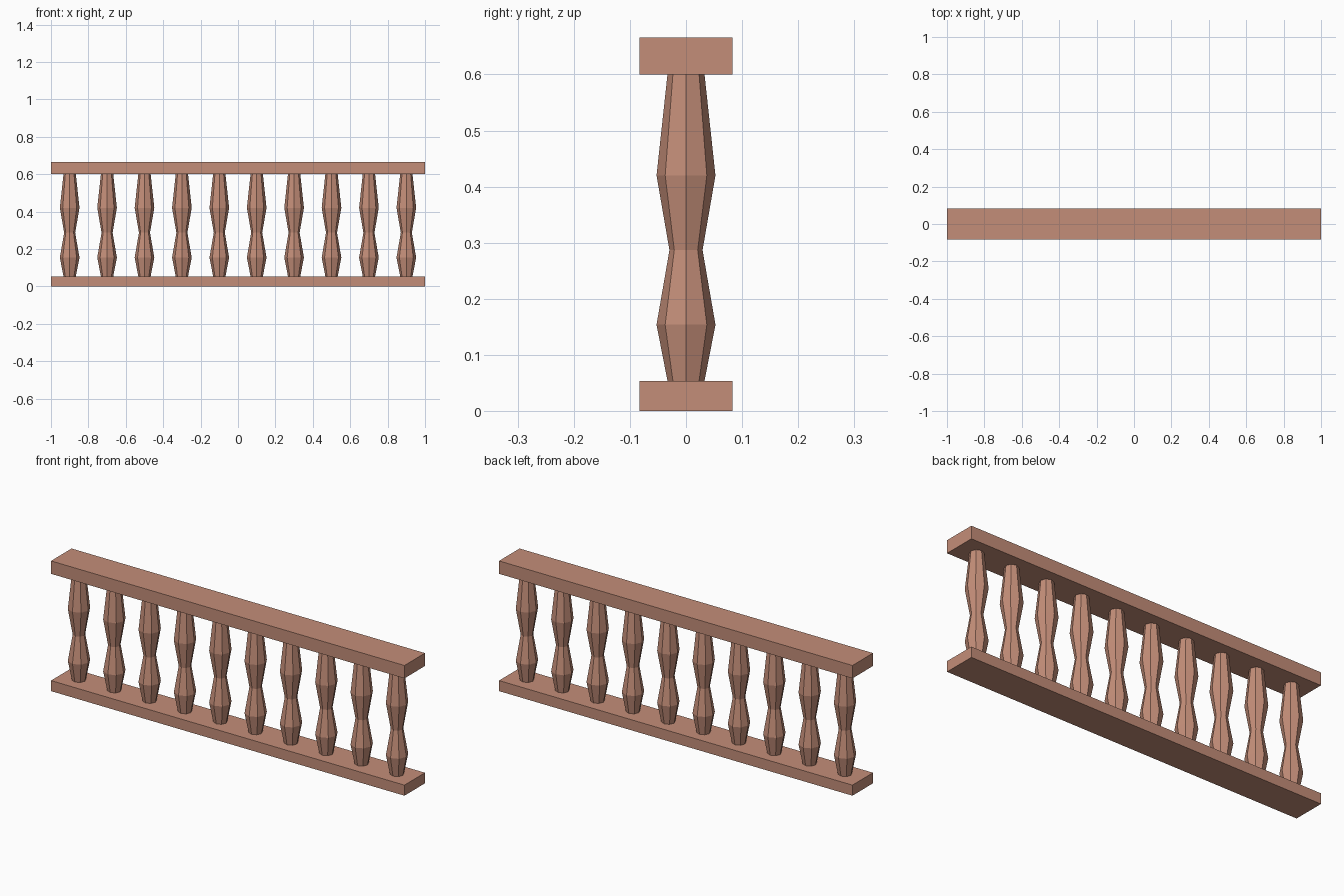
import bpy, bmesh
from math import cos, sin, tau

if "Cube" in bpy.data.objects:
    bpy.data.objects.remove(bpy.data.objects["Cube"])

mat = bpy.data.materials.new("terracotta")
mat.diffuse_color = (0.55, 0.27, 0.19, 1)
mat.use_nodes = True
mat.node_tree.nodes["Principled BSDF"].inputs["Base Color"].default_value = mat.diffuse_color

HALF_DEPTH = 0.083
BASE_TOP, RAIL_BOTTOM, RAIL_TOP = 0.054, 0.60, 0.666


def rail(name, z0, z1):
    bpy.ops.mesh.primitive_cube_add(size=1, location=(0, 0, (z0 + z1) / 2))
    ob = bpy.context.object
    ob.name = name
    ob.scale = (2, 2 * HALF_DEPTH, z1 - z0)
    bpy.ops.object.transform_apply(location=False, rotation=False, scale=True)
    ob.data.materials.append(mat)


def turned_mesh(name, profile, sides):
    bm = bmesh.new()
    rings = [[bm.verts.new((r * cos(tau * i / sides), r * sin(tau * i / sides), z))
              for i in range(sides)] for r, z in profile]
    for low, high in zip(rings, rings[1:]):
        for i in range(sides):
            j = (i + 1) % sides
            bm.faces.new((low[i], low[j], high[j], high[i]))
    bm.faces.new(rings[0][::-1])
    bm.faces.new(rings[-1])
    mesh = bpy.data.meshes.new(name)
    bm.to_mesh(mesh)
    bm.free()
    mesh.materials.append(mat)
    return mesh


# Bottom and top rails
rail("bottom_rail", 0, BASE_TOP)
rail("top_rail", RAIL_BOTTOM, RAIL_TOP)

# Ten octagonal balusters sharing one double-bulge mesh
baluster = turned_mesh("baluster", [(0.033, BASE_TOP), (0.0525, 0.154), (0.0295, 0.287),
                                    (0.0525, 0.42), (0.033, RAIL_BOTTOM)], 8)
for i in range(10):
    ob = bpy.data.objects.new(f"baluster_{i + 1}", baluster)
    ob.location.x = -0.9 + 0.2 * i
    bpy.context.collection.objects.link(ob)
